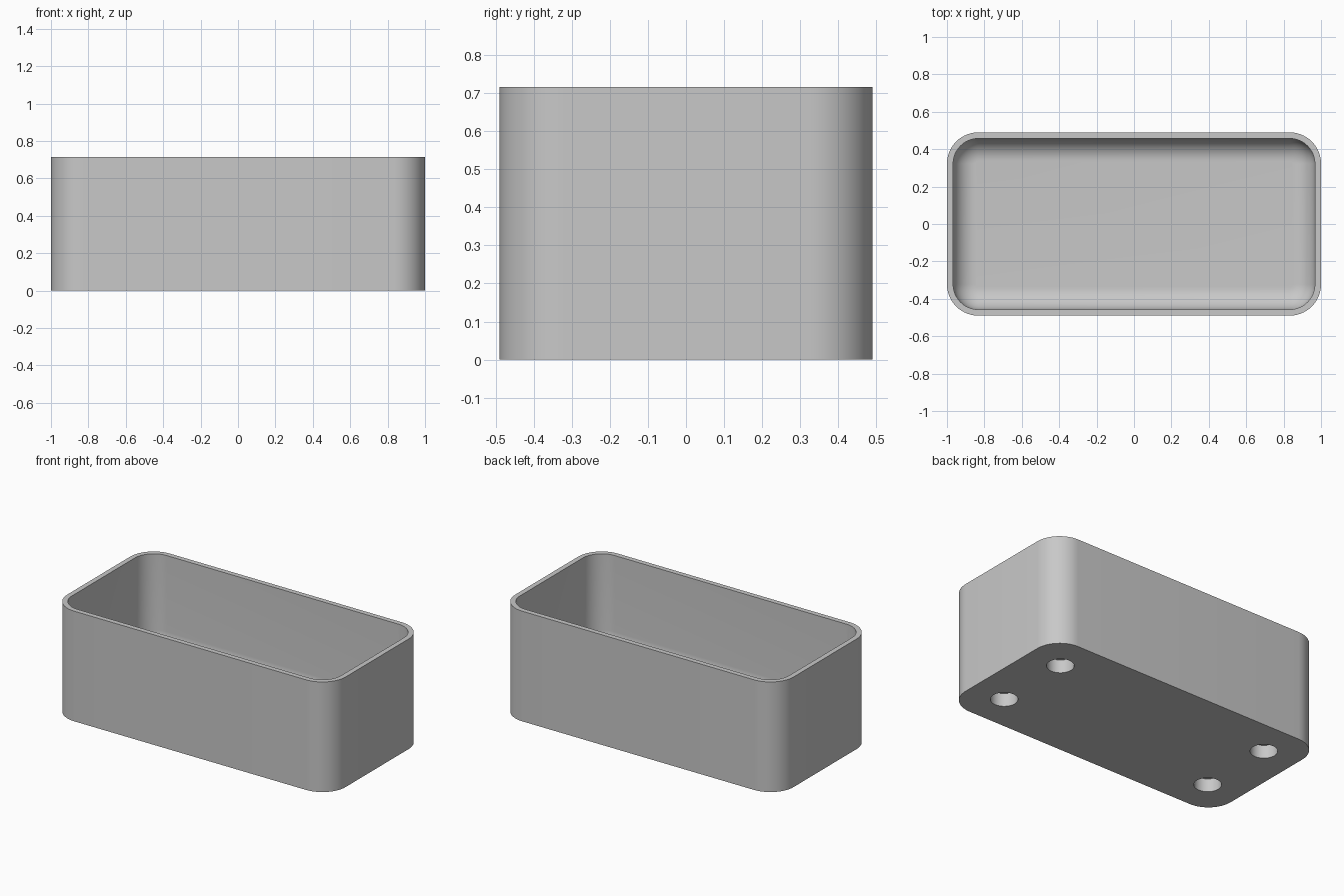
import bpy
import bmesh
from math import sin, cos, pi, radians

cube = bpy.data.objects.get("Cube")
if cube:
    bpy.data.objects.remove(cube, do_unlink=True)

HALF_X, HALF_Y, HEIGHT = 1.0, 0.49, 0.715
CORNER, WALL, FLOOR, FILLET = 0.168, 0.033, 0.10, 0.12
HOLE_X, HOLE_Y, HOLE_R, HOLE_DEPTH = 0.768, 0.253, 0.08, 0.085
STEPS = 14

# Plain grey material
grey = bpy.data.materials.new("plain_grey")
grey.use_nodes = True
colour = (0.58, 0.58, 0.58, 1)
grey.diffuse_color = colour
grey.node_tree.nodes["Principled BSDF"].inputs["Base Color"].default_value = colour


def ring(bm, inset, z):
    """Rounded rectangle, moved inwards from the outer wall by inset."""
    radius = CORNER - inset
    cx, cy = HALF_X - CORNER, HALF_Y - CORNER
    verts = []
    for i, (sx, sy) in enumerate([(1, 1), (-1, 1), (-1, -1), (1, -1)]):
        for k in range(STEPS + 1):
            a = (i + k / STEPS) * pi / 2
            verts.append(bm.verts.new((sx * cx + radius * cos(a), sy * cy + radius * sin(a), z)))
    return verts


# Tray: outside wall, rim, inside wall, curved floor edge, floor
levels = [(0, 0), (0, HEIGHT), (WALL, HEIGHT)]
for k in range(STEPS + 1):
    a = k / STEPS * pi / 2
    levels.append((WALL + FILLET * (1 - cos(a)), FLOOR + FILLET * (1 - sin(a))))

bm = bmesh.new()
rings = [ring(bm, inset, z) for inset, z in levels]
for low, high in zip(rings, rings[1:]):
    n = len(low)
    for i in range(n):
        j = (i + 1) % n
        bm.faces.new((low[i], low[j], high[j], high[i]))
bm.faces.new(reversed(rings[0]))
bm.faces.new(rings[-1])
bmesh.ops.recalc_face_normals(bm, faces=bm.faces)
mesh = bpy.data.meshes.new("tray")
bm.to_mesh(mesh)
bm.free()
mesh.materials.append(grey)
tray = bpy.data.objects.new("tray", mesh)
bpy.context.collection.objects.link(tray)

# Four round blind holes in the underside
for sx in (-1, 1):
    for sy in (-1, 1):
        bpy.ops.mesh.primitive_cylinder_add(vertices=48, radius=HOLE_R, depth=HOLE_DEPTH * 2,
                                            location=(sx * HOLE_X, sy * HOLE_Y, 0))
        cutter = bpy.context.object
        cutter.name = "hole_cutter"
        cutter.hide_render = True
        cutter.data.materials.append(grey)
        cut = tray.modifiers.new("hole", 'BOOLEAN')
        cut.operation = 'DIFFERENCE'
        cut.solver = 'EXACT'
        cut.object = cutter
        bpy.context.view_layer.objects.active = tray
        bpy.ops.object.modifier_apply(modifier=cut.name)
        bpy.data.objects.remove(cutter, do_unlink=True)

# Smooth curves with sharp rims
bpy.ops.object.select_all(action='DESELECT')
tray.select_set(True)
bpy.context.view_layer.objects.active = tray
bpy.ops.object.shade_smooth_by_angle(angle=radians(30))
